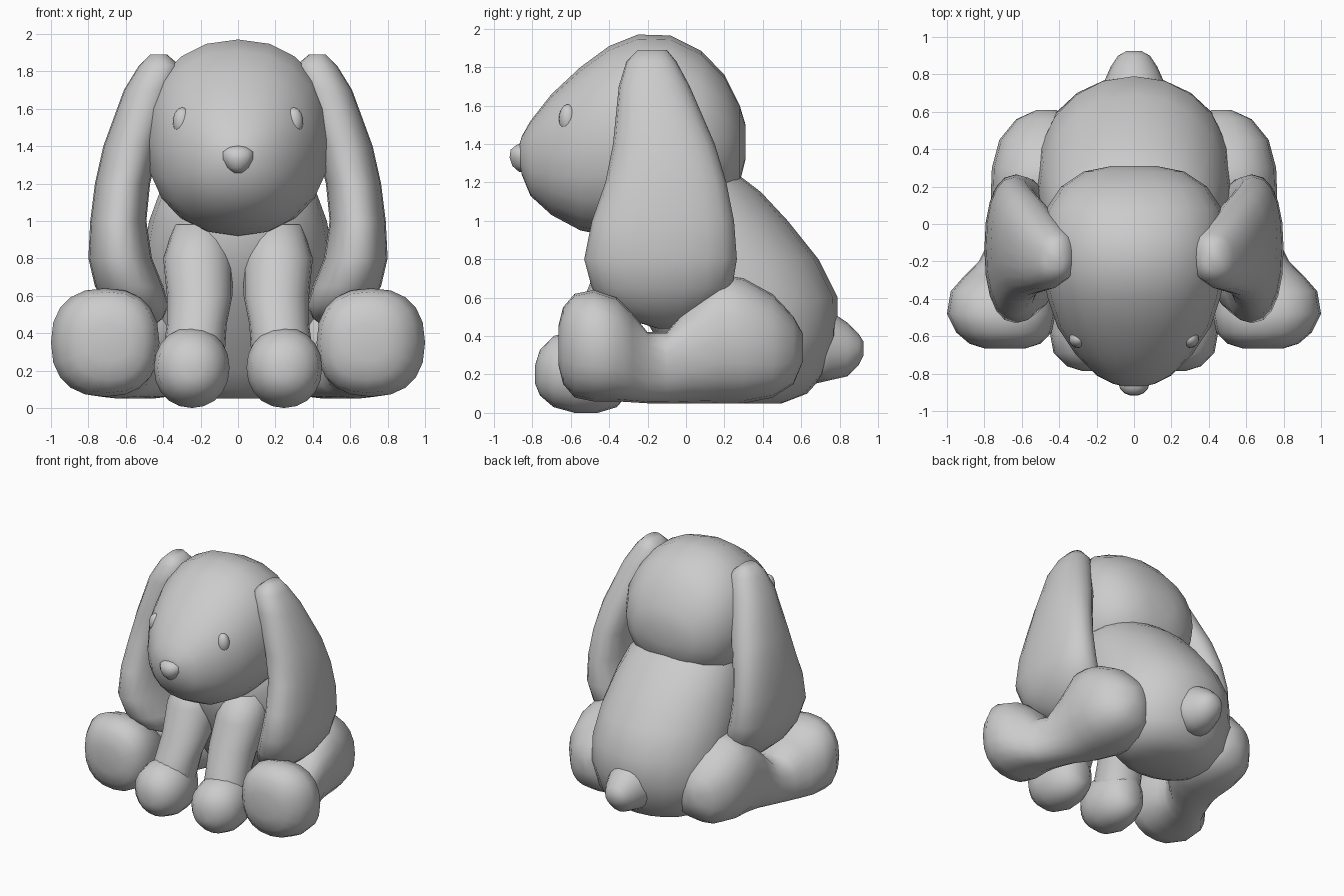
import bpy, bmesh
from math import cos, sin, tau


def rounded(c, p):
    """Superellipse coordinate: p = 2 is a plain ellipse."""
    return abs(c) ** (2 / p) * (1 if c >= 0 else -1)


def finish(obj, mirror):
    for p in obj.data.polygons:
        p.use_smooth = True
    if mirror:
        m = obj.modifiers.new("Mirror", 'MIRROR')
        m.use_mirror_merge = False


def loft(name, axis, stations, power=2.2, sides=20, mirror=False):
    """Skin rings along an axis. Station: (t, x0, x1, b0, b1), b being z (axis y) or y (axis z)."""
    bm = bmesh.new()
    rings = []
    for t, x0, x1, b0, b1 in stations:
        ring = []
        for i in range(sides):
            a = tau * i / sides
            x = (x0 + x1) / 2 + (x1 - x0) / 2 * rounded(cos(a), power)
            b = (b0 + b1) / 2 + (b1 - b0) / 2 * rounded(sin(a), power)
            ring.append(bm.verts.new((x, t, b) if axis == 'y' else (x, b, t)))
        rings.append(ring)
    for r, s in zip(rings, rings[1:]):
        for i in range(sides):
            j = (i + 1) % sides
            bm.faces.new((r[i], r[j], s[j], s[i]))
    bm.faces.new(rings[0])
    bm.faces.new(rings[-1])
    bmesh.ops.recalc_face_normals(bm, faces=bm.faces)
    me = bpy.data.meshes.new(name)
    bm.to_mesh(me)
    bm.free()
    obj = bpy.data.objects.new(name, me)
    bpy.context.collection.objects.link(obj)
    finish(obj, mirror)
    return obj


def ball(name, center, radii, mirror=False):
    bm = bmesh.new()
    bmesh.ops.create_uvsphere(bm, u_segments=16, v_segments=10, radius=1)
    bmesh.ops.scale(bm, vec=radii, verts=bm.verts)
    bmesh.ops.translate(bm, vec=center, verts=bm.verts)
    me = bpy.data.meshes.new(name)
    bm.to_mesh(me)
    bm.free()
    obj = bpy.data.objects.new(name, me)
    bpy.context.collection.objects.link(obj)
    finish(obj, mirror)
    return obj


# Head: (y, half width, bottom, top)
head = [(-.87, .05, 1.31, 1.39), (-.855, .11, 1.24, 1.44), (-.81, .2, 1.13, 1.52),
        (-.7, .31, 1.03, 1.66), (-.55, .41, .95, 1.80), (-.4, .46, .92, 1.91),
        (-.25, .495, .92, 1.97), (-.08, .5, .94, 1.965), (.08, .47, 1.0, 1.885),
        (.2, .39, 1.08, 1.76), (.28, .27, 1.2, 1.6), (.31, .12, 1.32, 1.5)]
loft("head", 'y', [(y, -w, w, b, t) for y, w, b, t in head])

# Body: (z, half width, front, back)
body = [(.05, .25, .15, .5), (.1, .36, .06, .63), (.2, .45, -.02, .72), (.4, .51, -.16, .79),
        (.6, .52, -.28, .79), (.8, .51, -.37, .69), (1.0, .475, -.4, .53),
        (1.15, .42, -.36, .39), (1.28, .3, -.25, .22)]
loft("body", 'z', [(z, -w, w, f, b) for z, w, f, b in body], 2.05)

# Tail
loft("tail", 'y', [(.62, -.22, .22, .14, .6), (.75, -.165, .165, .17, .53),
                   (.84, -.125, .125, .19, .47), (.9, -.085, .085, .25, .41),
                   (.925, -.04, .04, .3, .37)], 2)

# Floppy ears
loft("ear", 'z', [(1.89, .38, .47, -.25, -.1), (1.83, .31, .53, -.31, -.05),
                  (1.7, .34, .61, -.35, .02), (1.4, .42, .72, -.38, .15),
                  (1.2, .47, .765, -.42, .21), (1.0, .49, .79, -.49, .25),
                  (.8, .46, .8, -.53, .265), (.65, .40, .765, -.49, .24),
                  (.55, .37, .70, -.42, .15), (.48, .4, .62, -.28, .08),
                  (.44, .45, .55, -.15, 0)], 2.3, mirror=True)

# Hind legs: thigh, shin and big foot in one skin
loft("hind_leg", 'y', [(.61, .42, .52, .27, .41), (.56, .3, .63, .15, .5),
                       (.45, .2, .72, .08, .62), (.3, .15, .76, .05, .705),
                       (.17, .18, .765, .05, .725), (.03, .28, .76, .05, .58),
                       (-.1, .42, .78, .05, .42), (-.2, .46, .83, .05, .42),
                       (-.28, .45, .91, .055, .52), (-.36, .43, .98, .06, .6),
                       (-.48, .42, 1.0, .06, .64), (-.58, .44, .95, .08, .62),
                       (-.64, .5, .88, .15, .55), (-.665, .58, .8, .25, .45)],
     2.35, mirror=True)

# Front legs and paws
loft("front_leg", 'z', [(.98, .08, .34, -.36, -.05), (.8, .03, .4, -.45, -.05),
                        (.6, .03, .38, -.53, -.15), (.45, .06, .38, -.6, -.25),
                        (.3, .07, .4, -.66, -.3), (.15, .1, .4, -.66, -.34)],
     2.1, mirror=True)
loft("paw", 'y', [(-.785, .2, .28, .15, .25), (-.76, .13, .36, .09, .33),
                  (-.69, .07, .43, .03, .4), (-.58, .045, .45, 0, .43),
                  (-.46, .06, .43, 0, .43), (-.36, .1, .39, .03, .4),
                  (-.3, .17, .32, .1, .3)], 2.1, mirror=True)

# Face
ball("eye", (.298, -.615, 1.53), (.05, .047, .077), mirror=True)
loft("nose", 'z', [(1.255, -.025, .025, -.87, -.8), (1.285, -.06, .06, -.905, -.78),
                   (1.33, -.083, .083, -.92, -.78), (1.37, -.083, .083, -.915, -.78),
                   (1.395, -.055, .055, -.885, -.78), (1.402, -.03, .03, -.86, -.78)],
     2, 14)
